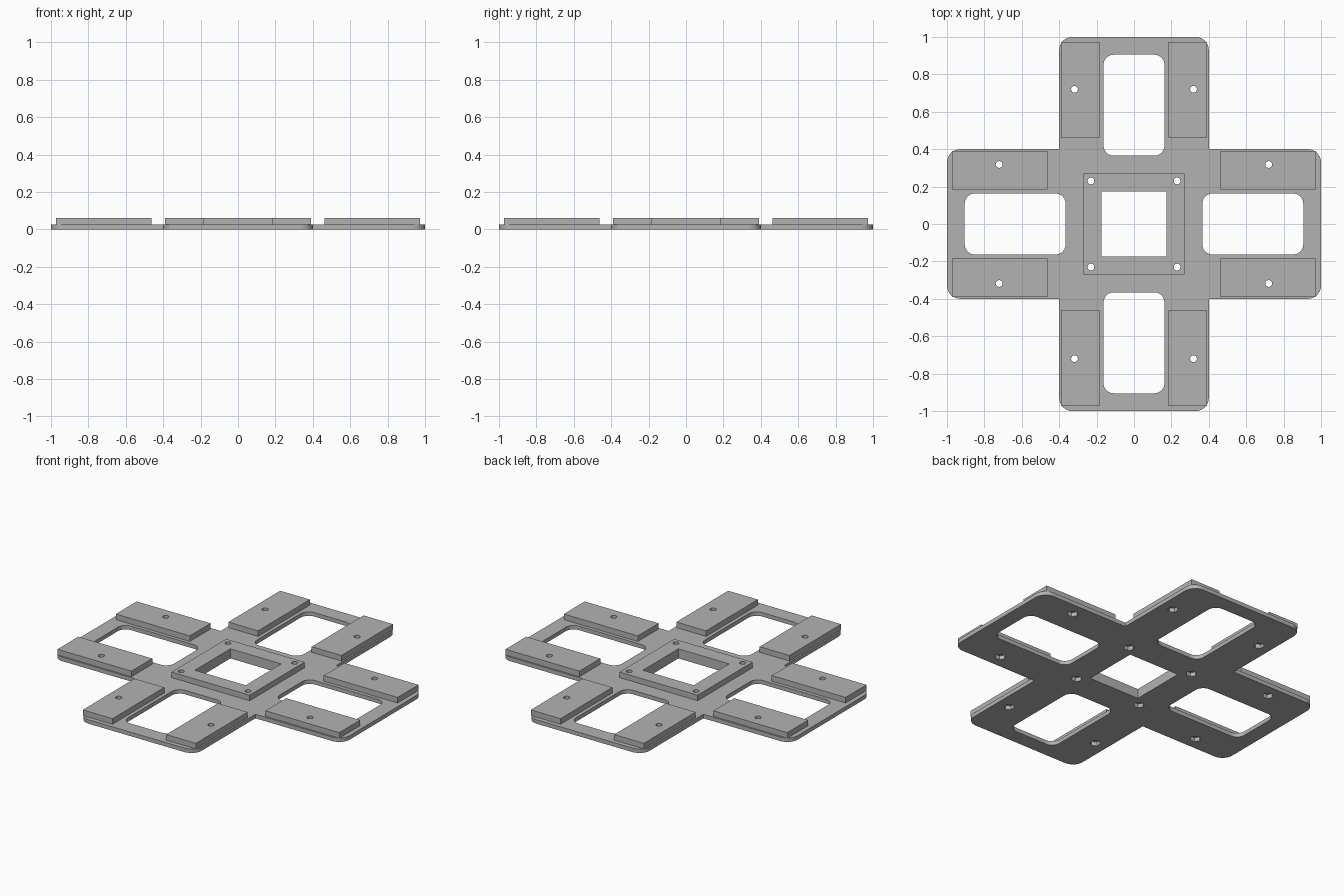
import bpy, bmesh
from math import cos, sin, pi, radians
from mathutils import Vector, Matrix

cube = bpy.data.objects.get("Cube")
if cube:
    bpy.data.objects.remove(cube, do_unlink=True)

grey = bpy.data.materials.new("plain grey")
grey.use_nodes = True
GREY = (0.45, 0.45, 0.45, 1)
grey.diffuse_color = GREY
grey.node_tree.nodes["Principled BSDF"].inputs["Base Color"].default_value = GREY

PLATE_TOP, PAD_TOP = 0.025, 0.06
ARM = 0.4            # half width of each arm
HOLE_R, NUT_R = 0.018, 0.031


def rect(x0, x1, y0, y1):
    return [Vector(p) for p in ((x0, y0), (x1, y0), (x1, y1), (x0, y1))]


def ring(centre, radius, sides):
    return [Vector((centre[0] + radius * cos(2 * pi * i / sides),
                    centre[1] + radius * sin(2 * pi * i / sides))) for i in range(sides)]


def rounded(points, radius, keep_sharp=lambda p: False, steps=8):
    """Round the right-angled corners of an outline."""
    out = []
    for i, p in enumerate(points):
        if keep_sharp(p):
            out.append(p)
            continue
        a = (points[i - 1] - p).normalized() * radius
        b = (points[(i + 1) % len(points)] - p).normalized() * radius
        for s in range(steps + 1):
            t = pi / 2 * s / steps
            out.append(p + a * (1 - sin(t)) + b * (1 - cos(t)))
    return out


def turned(points, quarter):
    m = Matrix.Rotation(radians(90 * quarter), 2)
    return [m @ p for p in points]


def slab(name, outlines, z0, z1):
    """Extrude a filled outline; later outlines become holes."""
    curve = bpy.data.curves.new(name, "CURVE")
    curve.dimensions = "2D"
    curve.fill_mode = "BOTH"
    curve.extrude = (z1 - z0) / 2
    for pts in outlines:
        spline = curve.splines.new("POLY")
        spline.points.add(len(pts) - 1)
        for sp, p in zip(spline.points, pts):
            sp.co = (p.x, p.y, 0, 1)
        spline.use_cyclic_u = True
    temp = bpy.data.objects.new(name + " outline", curve)
    bpy.context.collection.objects.link(temp)
    graph = bpy.context.evaluated_depsgraph_get()
    mesh = bpy.data.meshes.new_from_object(temp.evaluated_get(graph))
    bpy.data.objects.remove(temp, do_unlink=True)
    # weld the caps to the walls and raise to height
    bm = bmesh.new()
    bm.from_mesh(mesh)
    bmesh.ops.remove_doubles(bm, verts=bm.verts, dist=0.0001)
    bmesh.ops.translate(bm, verts=bm.verts, vec=(0, 0, (z0 + z1) / 2))
    bmesh.ops.recalc_face_normals(bm, faces=bm.faces)
    for f in bm.faces:
        f.smooth = False
    bm.to_mesh(mesh)
    bm.free()
    mesh.materials.clear()
    mesh.materials.append(grey)
    mesh.name = name
    obj = bpy.data.objects.new(name, mesh)
    bpy.context.collection.objects.link(obj)
    return obj


# Screw positions
centre_screws = [(x, y) for x in (-0.23, 0.23) for y in (-0.23, 0.23)]
arm_screws = [(0.72, -0.318), (0.72, 0.318)]
opening = rect(-0.175, 0.175, -0.175, 0.175)

# Cross-shaped base plate with windows and hexagonal nut pockets
arm_outline = [Vector(p) for p in ((ARM, -ARM), (1, -ARM), (1, ARM))]
cross = [p for q in range(4) for p in turned(arm_outline, q)]
plate = [rounded(cross, 0.07, keep_sharp=lambda p: max(abs(p.x), abs(p.y)) < 0.5), opening]
window = rounded(rect(0.365, 0.905, -0.163, 0.163), 0.055)
for q in range(4):
    plate.append(turned(window, q))
    plate += [turned(ring(s, NUT_R, 6), q) for s in arm_screws]
plate += [ring(s, NUT_R, 6) for s in centre_screws]
slab("base_plate", plate, 0, PLATE_TOP)

# Raised square frame around the central opening
slab("centre_frame",
     [rect(-0.27, 0.27, -0.27, 0.27), opening] + [ring(s, HOLE_R, 20) for s in centre_screws],
     PLATE_TOP, PAD_TOP)

# Two raised pads on every arm
for q, arm in enumerate(("left", "back", "right", "front")):
    for i, screw in enumerate(arm_screws):
        y0, y1 = ((-0.39, -0.185), (0.185, 0.39))[i]
        pad = [rect(0.462, 0.972, y0, y1), ring(screw, HOLE_R, 20)]
        slab(f"{arm}_arm_pad_{i + 1}", [turned(p, q) for p in pad], PLATE_TOP, PAD_TOP)
